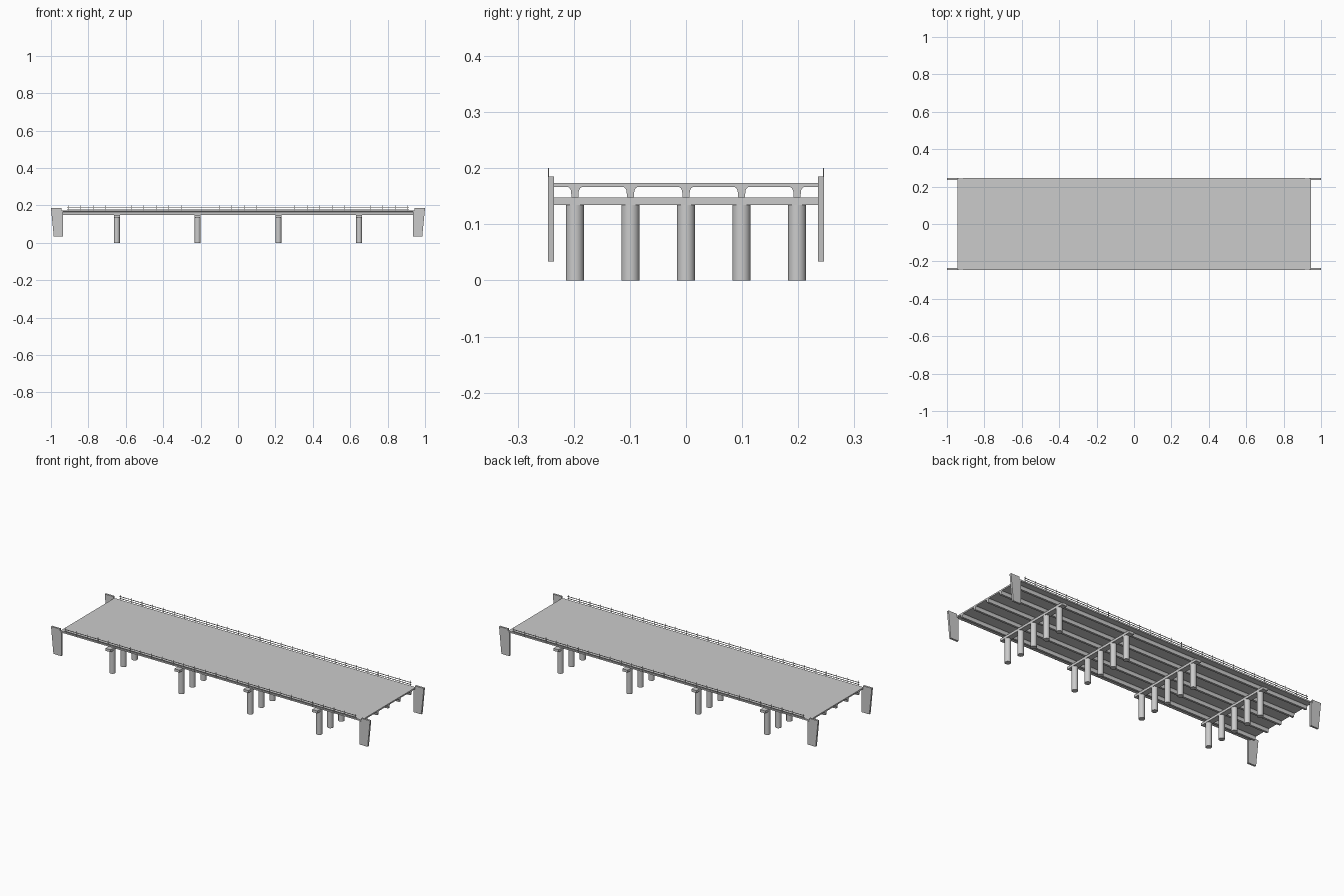
import bpy, bmesh
from mathutils import Vector

cube = bpy.data.objects.get("Cube")
if cube:
    bpy.data.objects.remove(cube)

GREY = (0.6, 0.6, 0.6, 1)
concrete = bpy.data.materials.new("concrete_grey")
concrete.use_nodes = True
concrete.diffuse_color = GREY
concrete.node_tree.nodes["Principled BSDF"].inputs["Base Color"].default_value = GREY


def finish(name, bm):
    bmesh.ops.recalc_face_normals(bm, faces=bm.faces)
    mesh = bpy.data.meshes.new(name)
    bm.to_mesh(mesh)
    bm.free()
    mesh.materials.append(concrete)
    obj = bpy.data.objects.new(name, mesh)
    bpy.context.collection.objects.link(obj)
    return obj


def add_box(bm, lo, hi):
    lo, hi = Vector(lo), Vector(hi)
    verts = bmesh.ops.create_cube(bm, size=1)["verts"]
    for v in verts:
        v.co = (lo + hi) / 2 + v.co * (hi - lo)


def box(name, lo, hi):
    bm = bmesh.new()
    add_box(bm, lo, hi)
    return finish(name, bm)


def prism(name, points, offset):
    """Extrude a closed outline along an offset."""
    bm = bmesh.new()
    face = bm.faces.new([bm.verts.new(p) for p in points])
    new = bmesh.ops.extrude_face_region(bm, geom=[face])["geom"]
    bmesh.ops.translate(bm, vec=offset, verts=[g for g in new if isinstance(g, bmesh.types.BMVert)])
    return finish(name, bm)


HALF_LENGTH, HALF_WIDTH = 0.945, 0.243
DECK_BOTTOM, DECK_TOP = 0.166, 0.174
ROWS = [-0.198, -0.099, 0, 0.099, 0.198]
BENTS = [-0.648, -0.216, 0.216, 0.648]

# Road deck
box("deck", (-HALF_LENGTH, -HALF_WIDTH, DECK_BOTTOM), (HALF_LENGTH, HALF_WIDTH, DECK_TOP))

# Longitudinal girders, flared where they meet the deck
half = [(0.006, 0.148), (0.007, 0.160), (0.009, 0.164), (0.013, DECK_BOTTOM + 0.001)]
outline = half + [(-y, z) for y, z in reversed(half)]
for i, row in enumerate(ROWS):
    prism(f"girder_{i + 1}", [(-HALF_LENGTH, row + y, z) for y, z in outline], (2 * HALF_LENGTH, 0, 0))

# Bents: a cap beam carried by five round columns
for i, x in enumerate(BENTS):
    box(f"cap_beam_{i + 1}", (x - 0.016, -0.238, 0.134), (x + 0.016, 0.238, 0.148))
    for j, y in enumerate(ROWS):
        bm = bmesh.new()
        bmesh.ops.create_cone(bm, cap_ends=True, segments=32, radius1=0.016, radius2=0.016, depth=0.135)
        bmesh.ops.translate(bm, vec=(x, y, 0.0675), verts=bm.verts)
        column = finish(f"column_{i + 1}_{j + 1}", bm)
        bpy.ops.object.select_all(action="DESELECT")
        column.select_set(True)
        bpy.context.view_layer.objects.active = column
        bpy.ops.object.shade_smooth_by_angle()

# Tapered wing walls at the four corners, notched under the deck
wall = [(1, 0.185), (0.945, 0.185), (0.945, 0.166), (0.935, 0.166), (0.935, 0.034), (0.985, 0.034)]
for sx, end in ((-1, "right"), (1, "left")):
    for y, side in ((-0.246, "front"), (0.235, "back")):
        prism(f"wing_wall_{side}_{end}", [(sx * x, y, z) for x, z in wall], (0, 0.011, 0))

# Railings: evenly spaced posts and two thin rails along each edge
POSTS = 28
for sy, side in ((-1, "front"), (1, "back")):
    y = sy * 0.245
    bm = bmesh.new()
    for i in range(POSTS):
        x = -0.908 + 1.816 * i / (POSTS - 1)
        add_box(bm, (x - 0.001, y - 0.001, 0.167), (x + 0.001, y + 0.001, 0.2))
    finish(f"railing_posts_{side}", bm)
    for z, level in ((0.180, "lower"), (0.191, "upper")):
        box(f"rail_{level}_{side}", (-0.915, y - 0.001, z - 0.0015), (0.915, y + 0.001, z + 0.0015))
